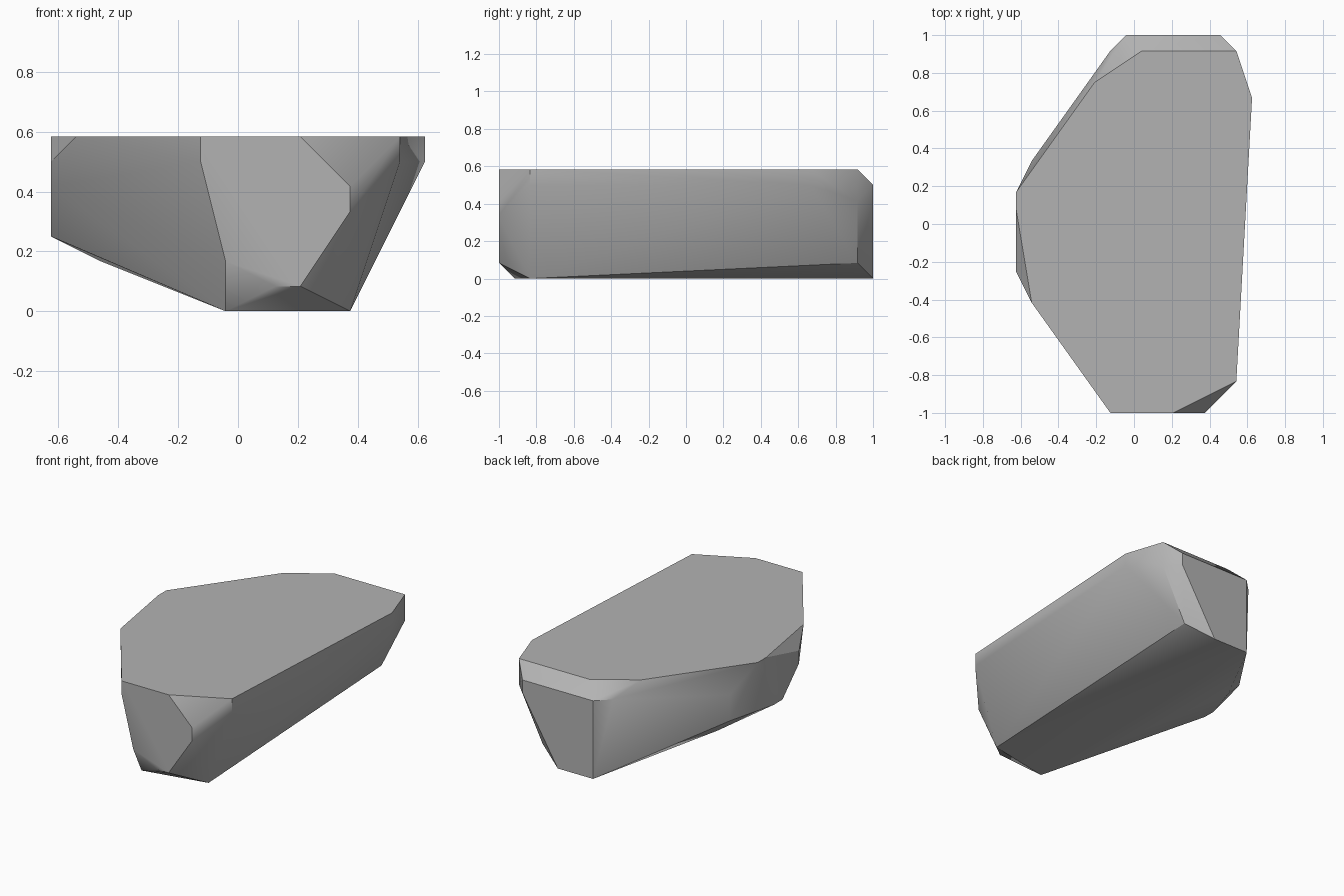
import bpy
import bmesh
import math
from mathutils import Vector

default_cube = bpy.data.objects.get("Cube")
if default_cube:
    bpy.data.objects.remove(default_cube, do_unlink=True)

STEP = 1 / 12  # all corners sit on a regular lattice


def lattice(column, row, level):
    """Turn lattice indices into a position centred on x and y."""
    return Vector((column - 7.5, row - 12, level)) * STEP


def make_material(name, colour):
    material = bpy.data.materials.new(name)
    material.use_nodes = True
    material.diffuse_color = colour
    shader = material.node_tree.nodes["Principled BSDF"]
    shader.inputs["Base Color"].default_value = colour
    return material


# Corners of each side: column, row, then the levels where a corner lies
front_side = [(6, 0, (6, 7)), (10, 0, (1, 7)), (12, 0, (4, 5)),
              (9, 0, (1,)), (7, 0, (2,))]
underside = [(7, 1, (0,)), (12, 2, (0,)), (10, 24, (0,)), (7, 24, (0,))]
back_side = [(7, 24, (6,)), (13, 24, (5, 6)), (14, 23, (5, 7)),
             (8, 23, (7,)), (6, 23, (6,)), (12, 23, (1,))]
left_side = [(15, 20, (6, 7)), (14, 2, (6, 7))]
right_side = [(5, 21, (7,)), (0, 14, (7,)), (0, 13, (7,)), (1, 7, (7,)),
              (0, 9, (5, 6)), (0, 12, (3,)), (0, 11, (3,)),
              (2, 16, (2,)), (1, 16, (3, 5))]

# Wrap the corners in a convex shell
bm = bmesh.new()
for side in (front_side, underside, back_side, left_side, right_side):
    for column, row, levels in side:
        for level in levels:
            bm.verts.new(lattice(column, row, level))
hull = bmesh.ops.convex_hull(bm, input=bm.verts[:])
loose = {v for v in hull["geom_interior"] + hull["geom_unused"]
         if isinstance(v, bmesh.types.BMVert)}
bmesh.ops.delete(bm, geom=list(loose), context="VERTS")

# Merge coplanar triangles into clean flat facets
bmesh.ops.dissolve_limit(bm, angle_limit=math.radians(1),
                         verts=bm.verts[:], edges=bm.edges[:])
bmesh.ops.recalc_face_normals(bm, faces=bm.faces[:])

mesh = bpy.data.meshes.new("flat_rock")
bm.to_mesh(mesh)
bm.free()
mesh.materials.append(make_material("stone grey", (0.45, 0.45, 0.45, 1)))

rock = bpy.data.objects.new("flat_rock", mesh)
bpy.context.collection.objects.link(rock)

# Soft shading over shallow facets, crisp steep edges
bpy.ops.object.select_all(action="DESELECT")
rock.select_set(True)
bpy.context.view_layer.objects.active = rock
bpy.ops.object.shade_smooth_by_angle(angle=math.radians(30))
